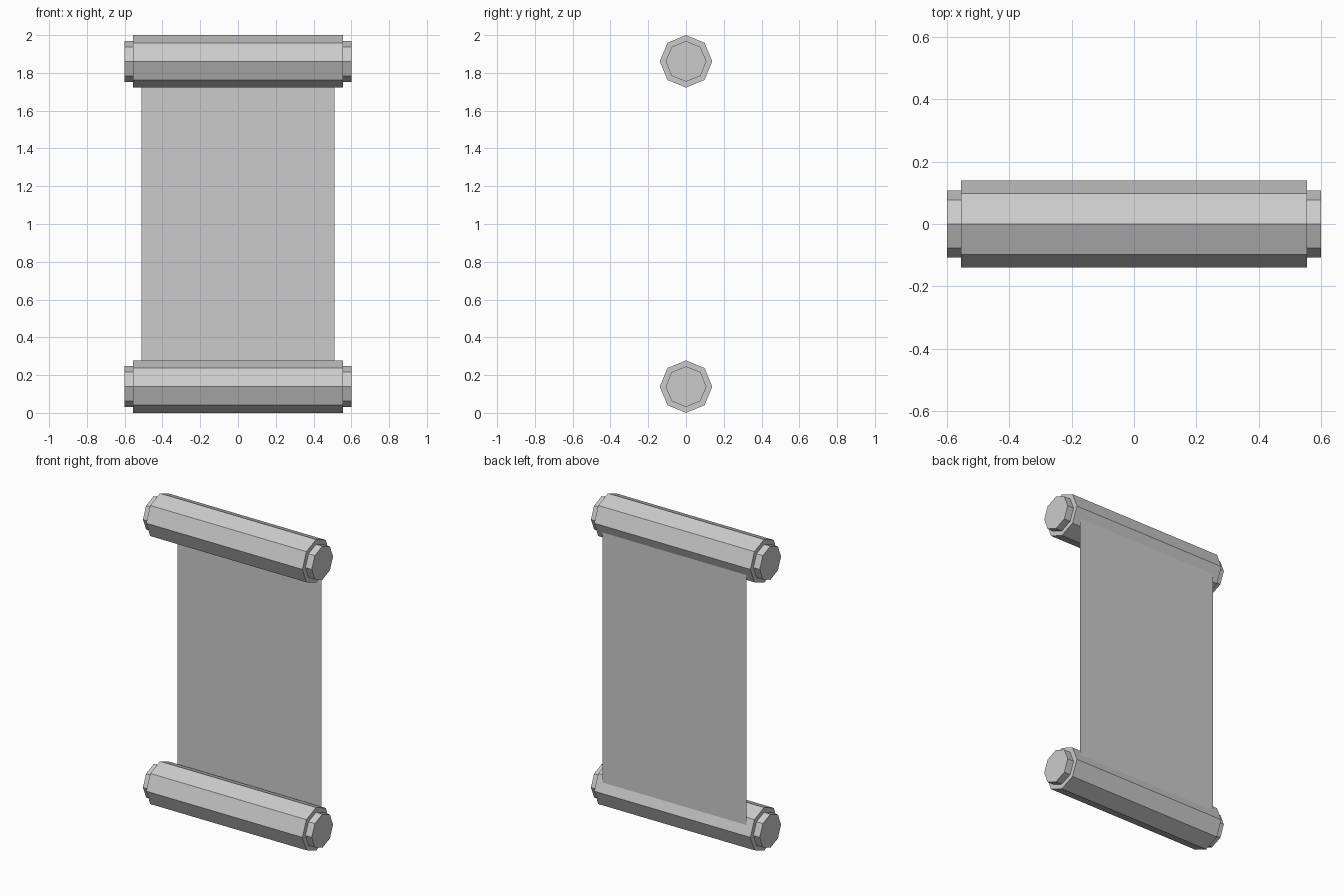
import bpy, bmesh
from math import cos, sin, tau

if "Cube" in bpy.data.objects:
    bpy.data.objects.remove(bpy.data.objects["Cube"])

SIDES = 8
R, CAP_R = 0.139, 0.108        # roller and end-knob radius
BODY_X, END_X = 0.555, 0.6     # half lengths
SHEET_X, SHEET_Y = 0.512, 0.115


def make_object(name, bm):
    mesh = bpy.data.meshes.new(name)
    bm.to_mesh(mesh)
    bm.free()
    obj = bpy.data.objects.new(name, mesh)
    bpy.context.collection.objects.link(obj)
    return obj


def roller(name, z):
    # eight-sided profile turned around the x axis, stepped down at both ends
    bm = bmesh.new()
    profile = [(-END_X, CAP_R), (-BODY_X, CAP_R), (-BODY_X, R),
               (BODY_X, R), (BODY_X, CAP_R), (END_X, CAP_R)]
    rings = [[bm.verts.new((x, r * cos(tau * i / SIDES), r * sin(tau * i / SIDES)))
              for i in range(SIDES)] for x, r in profile]
    for a, b in zip(rings, rings[1:]):
        for i in range(SIDES):
            j = (i + 1) % SIDES
            bm.faces.new((a[i], a[j], b[j], b[i]))
    bm.faces.new(rings[0])
    bm.faces.new(rings[-1])
    bmesh.ops.recalc_face_normals(bm, faces=bm.faces)
    make_object(name, bm).location.z = z


# rollers
roller("bottom_roller", R)
roller("top_roller", 2 - R)

# hanging sheet, tucked into the back of both rollers
bm = bmesh.new()
z0, z1 = 0.09, 1.91
bm.faces.new([bm.verts.new((x, SHEET_Y, z)) for x, z in
              ((-SHEET_X, z0), (SHEET_X, z0), (SHEET_X, z1), (-SHEET_X, z1))])
make_object("sheet", bm)
